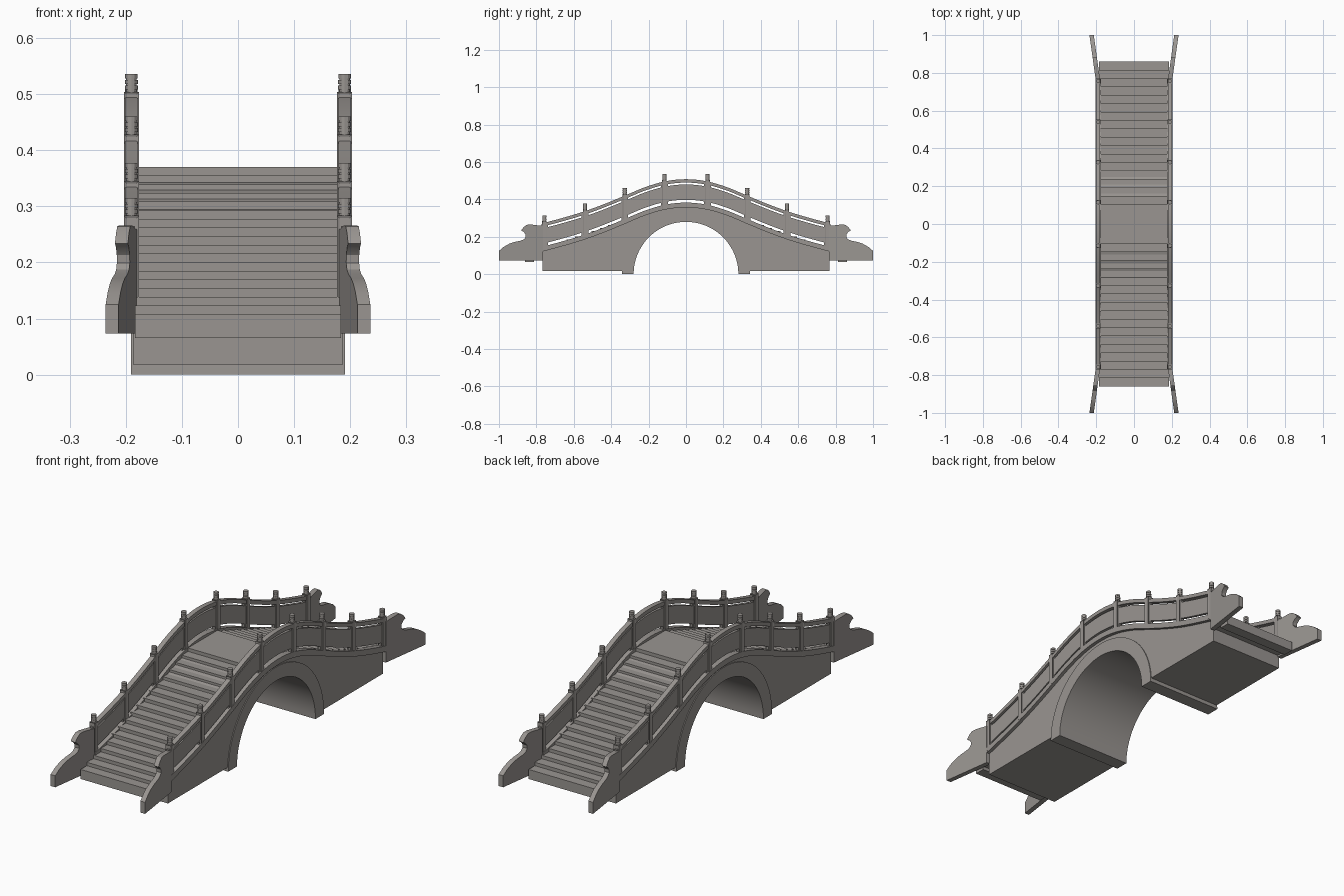
import bpy, bmesh, math

if "Cube" in bpy.data.objects:
    bpy.data.objects.remove(bpy.data.objects["Cube"])

stone = bpy.data.materials.new("warm grey stone")
stone.diffuse_color = (0.32, 0.30, 0.283, 1)
stone.use_nodes = True
stone.node_tree.nodes["Principled BSDF"].inputs["Base Color"].default_value = stone.diffuse_color


def make_object(name, bm):
    bmesh.ops.recalc_face_normals(bm, faces=bm.faces[:])
    me = bpy.data.meshes.new(name)
    bm.to_mesh(me)
    bm.free()
    me.materials.append(stone)
    ob = bpy.data.objects.new(name, me)
    bpy.context.collection.objects.link(ob)
    return ob


def prism(name, pts, x0, x1, shear=lambda y: 0.0):
    """Side outline (y, z) extruded across x."""
    bm = bmesh.new()
    a = [bm.verts.new((x0 + shear(y), y, z)) for y, z in pts]
    b = [bm.verts.new((x1 + shear(y), y, z)) for y, z in pts]
    bm.faces.new(a)
    bm.faces.new(b[::-1])
    n = len(pts)
    for i in range(n):
        j = (i + 1) % n
        bm.faces.new((a[i], b[i], b[j], a[j]))
    return make_object(name, bm)


def add_box(bm, x0, x1, y0, y1, z0, z1):
    vs = bmesh.ops.create_cube(bm, size=1)["verts"]
    for v in vs:
        v.co = ((x0 + x1) / 2 + v.co.x * (x1 - x0),
                (y0 + y1) / 2 + v.co.y * (y1 - y0),
                (z0 + z1) / 2 + v.co.z * (z1 - z0))
    return vs


# Height of the curb top along the bridge, smooth through a few stations
STATIONS = [.383, .372, .340, .294, .249, .209, .176, .147, .122]


def curve(y):
    t = abs(y) / 0.11
    i = min(int(t), 7)
    f = t - i
    p0, p1, p2 = STATIONS[abs(i - 1)], STATIONS[i], STATIONS[i + 1]
    p3 = STATIONS[min(i + 2, 8)]
    return 0.5 * (2 * p1 + (p2 - p0) * f + (2 * p0 - 5 * p1 + 4 * p2 - p3) * f * f
                  + (3 * p1 - p0 - 3 * p2 + p3) * f ** 3)


def samples(y0, y1, n):
    return [y0 + (y1 - y0) * i / n for i in range(n + 1)]


def band(name, x0, x1, lo, hi, y0, y1, n=56):
    """Curved bar following the bridge line, between two height offsets."""
    bm = bmesh.new()
    rings = []
    for y in samples(y0, y1, n):
        c = curve(y)
        rings.append([bm.verts.new(p) for p in ((x0, y, c + lo), (x1, y, c + lo),
                                                (x1, y, c + hi), (x0, y, c + hi))])
    for a, b in zip(rings, rings[1:]):
        for k in range(4):
            m = (k + 1) % 4
            bm.faces.new((a[k], a[m], b[m], b[k]))
    bm.faces.new(rings[0])
    bm.faces.new(rings[-1][::-1])
    return make_object(name, bm)


def arc(r, z_min, n=40):
    a0 = math.asin(z_min / r)
    return [(r * math.cos(a), r * math.sin(a)) for a in samples(a0, math.pi - a0, n)]


# Solid body with the arch opening
END, BASE = 0.767, 0.018
outline = [(y, curve(y) - 0.02) for y in samples(-END, END, 56)]
outline += [(END, BASE)] + arc(0.29, BASE) + [(-END, BASE)]
prism("bridge_body", outline, -0.187, 0.187)

# Arch ring lining the opening, slightly proud of the body
prism("arch_ring", arc(0.28, 0) + arc(0.342, 0)[::-1], -0.191, 0.191)

# Stair slabs on both slopes and the crown landing
N, Y_OUT, Y_IN = 17, 0.86, 0.105
run, rise = (Y_OUT - Y_IN) / N, (0.37 - 0.108) / N
bm = bmesh.new()
for s in (-1, 1):
    for i in range(N):
        ya = Y_OUT - i * run
        top = 0.108 + i * rise
        add_box(bm, -0.184, 0.184, *sorted((s * ya, s * (ya - run - 0.004))), top - 0.043, top)
make_object("stair_steps", bm)
bm = bmesh.new()
add_box(bm, -0.184, 0.184, -Y_IN, Y_IN, 0.33, 0.37)
make_object("crown_landing", bm)

POSTS = (0.115, 0.327, 0.54, 0.757)
WING = [(.765, .258), (.83, .266), (.852, .264), (.868, .252), (.881, .234), (.868, .226),
        (.858, .213), (.857, .199), (.866, .187), (.885, .179), (.918, .172), (.945, .163),
        (.975, .146), (1, .125), (1, .073), (.765, .073)]

for side, s in (("left", -1), ("right", 1)):
    # Curb, solid railing panel and handrail
    for part, xa, xb, lo, hi in (("curb", .176, .203, -.026, 0),
                                 ("railing_panel", .183, .197, .015, .097),
                                 ("handrail", .179, .201, .107, .125)):
        band(f"{side}_{part}", s * xa, s * xb, lo, hi, -END, END)

    # Square posts with sunken faces, and stiles closing the slits beside them
    bm = bmesh.new()
    st = bmesh.new()
    caps = bmesh.new()
    xc = s * 0.190
    for y in [k * p for p in POSTS for k in (-1, 1)]:
        c = curve(y)
        vs = add_box(bm, xc - .0132, xc + .0132, y - .012, y + .012, c - .02, c + .133)
        faces = {f for v in vs for f in v.link_faces}
        walls = [f for f in faces
                 if abs(sum(v.co.z for v in f.verts) / 4 - (c + .0565)) < .01]
        bmesh.ops.inset_individual(bm, faces=walls, thickness=.006, depth=-.002)
        add_box(st, xc - .0065, xc + .0065, y - .018, y + .018, c - .01, c + .115)

        # Turned, ringed post cap
        z = c + .131
        for r, h in ((.0095, .006), (.0115, .007), (.0095, .003), (.0115, .007),
                     (.0095, .003), (.0112, .008)):
            v = bmesh.ops.create_cone(caps, cap_ends=True, segments=12,
                                      radius1=r, radius2=r, depth=h)["verts"]
            bmesh.ops.translate(caps, verts=v, vec=(xc, y, z + h / 2))
            z += h
    make_object(f"{side}_railing_posts", bm)
    make_object(f"{side}_railing_stiles", st)
    make_object(f"{side}_post_caps", caps)

    # Flared scroll-cut wing stones at both ends
    for end, e in (("front", -1), ("back", 1)):
        prism(f"{end}_{side}_wing", [(e * y, z) for y, z in WING],
              s * 0.18, s * 0.203, lambda y: s * 0.14 * (abs(y) - 0.765))

# Smooth the curves, keep the cut edges crisp
for ob in bpy.data.objects:
    ob.select_set(True)
    bpy.context.view_layer.objects.active = ob
bpy.ops.object.shade_smooth_by_angle(angle=math.radians(25))
